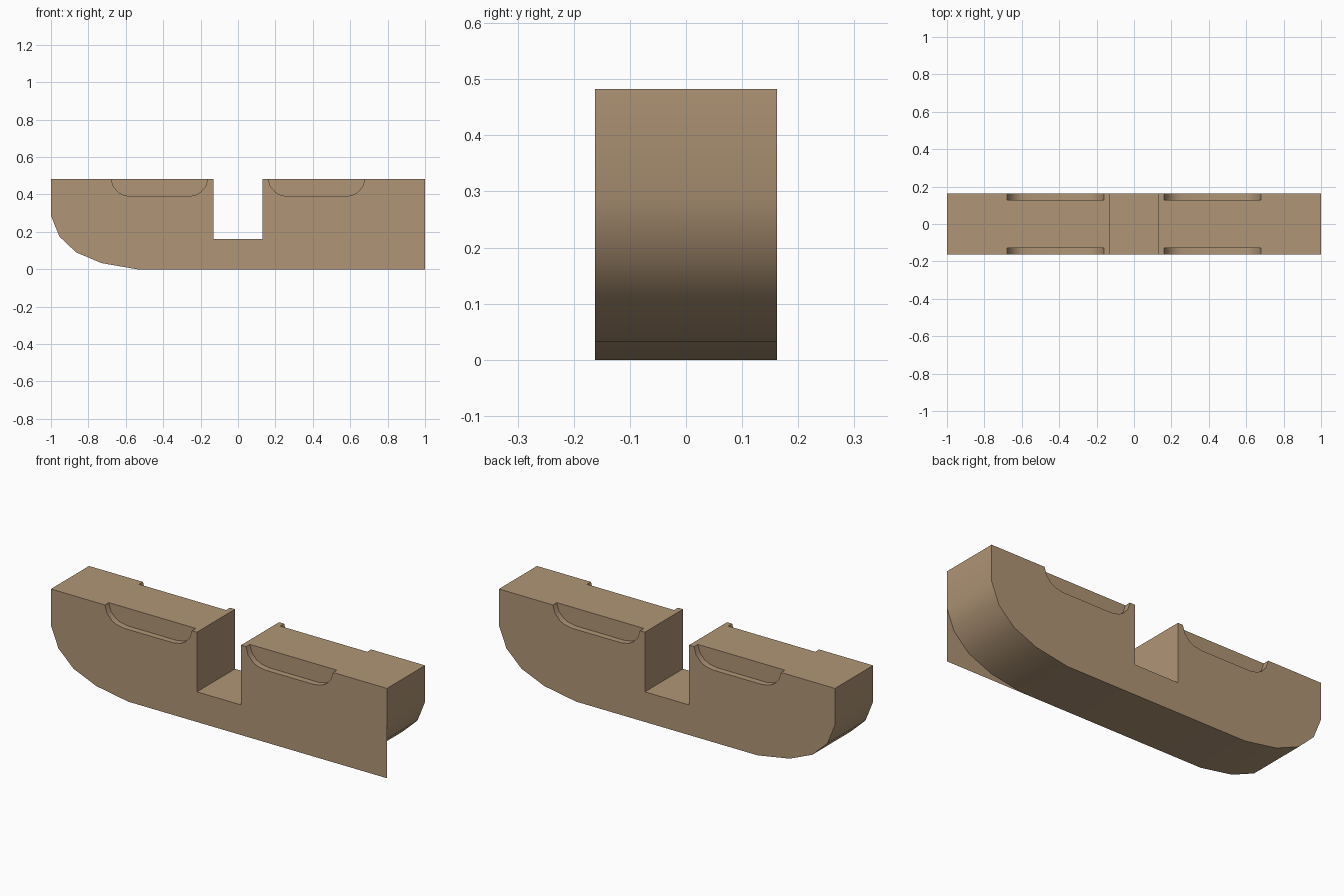
import bpy, bmesh, math

cube = bpy.data.objects.get("Cube")
if cube:
    bpy.data.objects.remove(cube)

HALF_WIDTH, HEIGHT = 0.162, 0.483
RECESS_DEPTH = 0.033
SLOT_X, SLOT_Z = 0.131, 0.162
RECESS_X = 0.42

# Rounded end, from the end wall down to the flat underside
curve = [(1, 0.287), (0.955, 0.175), (0.865, 0.09), (0.73, 0.033), (0.54, 0)]
square_end = [curve[0], (1, 0), curve[-1]]

# Recess outline: half of a shallow tray, mirrored about its middle
half_tray = [(0.259, HEIGHT), (0.246, 0.441), (0.217, 0.41), (0.19, 0.396), (0.147, 0.388)]
tray = [(RECESS_X + x, z) for x, z in half_tray]
tray += [(RECESS_X - x, z) for x, z in reversed(half_tray)]


def mirrored(points):
    return [(-x, z) for x, z in reversed(points)]


def outline(right_end, right_top, left_top):
    """Side profile, running from the slot over the right end and back."""
    slot = [(-SLOT_X, HEIGHT), (-SLOT_X, SLOT_Z), (SLOT_X, SLOT_Z), (SLOT_X, HEIGHT)]
    return (slot + right_top + [(1, HEIGHT)] + right_end
            + mirrored(curve) + [(-1, HEIGHT)] + left_top)


bm = bmesh.new()
verts = {}


def vert(x, y, z):
    key = (round(x, 4), round(y, 4), round(z, 4))
    if key not in verts:
        verts[key] = bm.verts.new(key)
    return verts[key]


def face(points):
    return bm.faces.new([vert(*p) for p in points])


def strip(points, y0, y1, closed=False):
    """Walls that join a profile at two depths, leaving the top open."""
    pairs = list(zip(points, points[1:]))
    if closed:
        pairs.append((points[-1], points[0]))
    for (ax, az), (bx, bz) in pairs:
        if not az == bz == HEIGHT:
            face([(ax, y0, az), (bx, y0, bz), (bx, y1, bz), (ax, y1, az)])


# End walls, rounded undersides and slot
strip(outline(curve, [], []), -HALF_WIDTH, HALF_WIDTH, closed=True)

# Side panels; the front one keeps a square lower corner
left_tray = mirrored(tray)
for side, right_end in ((-1, square_end), (1, curve)):
    panel = outline(right_end, tray[::-1], left_tray[::-1])
    face([(x, side * HALF_WIDTH, z) for x, z in panel])

    # Recess walls and backs
    inner = side * (HALF_WIDTH - RECESS_DEPTH)
    for points in (tray, left_tray):
        strip(points, side * HALF_WIDTH, inner)
        face([(x, inner, z) for x, z in points])

# Notched tops
a, b = tray[-1][0], tray[0][0]
inner = HALF_WIDTH - RECESS_DEPTH
front_edge = [(SLOT_X, -HALF_WIDTH), (a, -HALF_WIDTH), (a, -inner),
              (b, -inner), (b, -HALF_WIDTH), (1, -HALF_WIDTH)]
top = front_edge + [(x, -y) for x, y in reversed(front_edge)]
for s in (1, -1):
    face([(s * x, y, HEIGHT) for x, y in top])

bmesh.ops.recalc_face_normals(bm, faces=bm.faces)
mesh = bpy.data.meshes.new("notched_block")
bm.to_mesh(mesh)
bm.free()
block = bpy.data.objects.new("notched_block", mesh)
bpy.context.collection.objects.link(block)

# Tan material
tan = bpy.data.materials.new("tan")
tan.use_nodes = True
color = (0.434, 0.301, 0.181, 1)
tan.diffuse_color = color
tan.node_tree.nodes["Principled BSDF"].inputs["Base Color"].default_value = color
mesh.materials.append(tan)

# Smooth curves, crisp corners
bpy.ops.object.select_all(action="DESELECT")
block.select_set(True)
bpy.context.view_layer.objects.active = block
bpy.ops.object.shade_smooth_by_angle(angle=math.radians(40))
